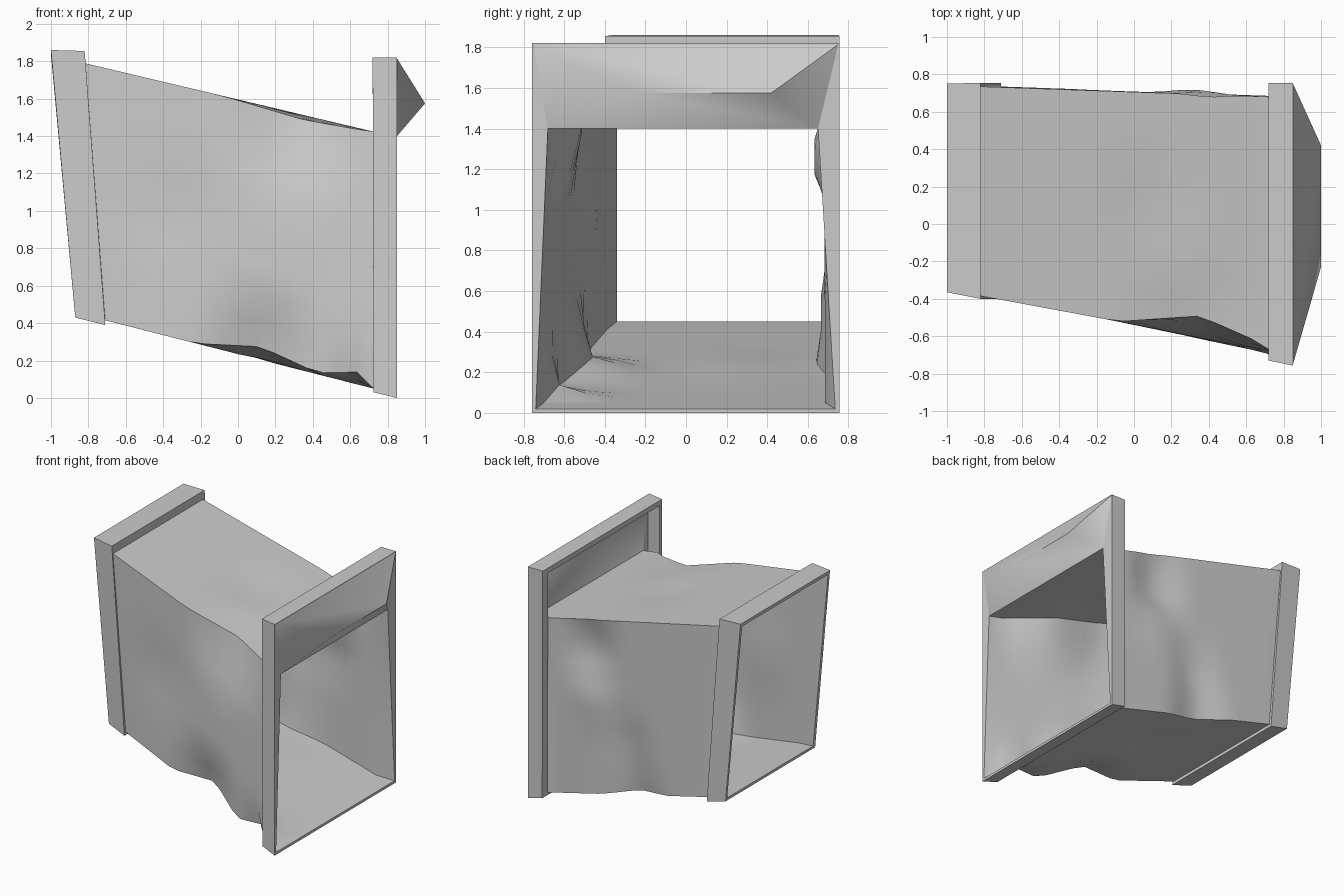
import bpy, bmesh
from mathutils import Vector

if "Cube" in bpy.data.objects:
    bpy.data.objects.remove(bpy.data.objects["Cube"])

def make(name, verts, faces, smooth=False):
    me = bpy.data.meshes.new(name)
    me.from_pydata([tuple(v) for v in verts], [], faces)
    ob = bpy.data.objects.new(name, me)
    bpy.context.collection.objects.link(ob)
    bm = bmesh.new()
    bm.from_mesh(me)
    bmesh.ops.remove_doubles(bm, verts=bm.verts, dist=1e-5)
    bmesh.ops.recalc_face_normals(bm, faces=bm.faces)
    bm.to_mesh(me)
    bm.free()
    if smooth:
        bpy.context.view_layer.objects.active = ob
        ob.select_set(True)
        bpy.ops.object.shade_smooth_by_angle(angle=0.8)
        ob.select_set(False)
    return ob

def ring(xb, xt, y0, y1, z0, z1):
    """Four corners of a slanted rectangular section: xb at the bottom, xt at the top."""
    return [Vector(p) for p in ((xb, y0, z0), (xb, y1, z0), (xt, y1, z1), (xt, y0, z1))]

def loft(rings, closed=False):
    n, m = len(rings[0]), len(rings)
    faces = [(i*n + j, i*n + (j+1) % n, (i+1) % m*n + (j+1) % n, (i+1) % m*n + j)
             for i in range(m if closed else m - 1) for j in range(n)]
    return [v for r in rings for v in r], faces

# End frames: thin-walled bands around the duct ends
make("left_frame", *loft([
    ring(-.87, -1.0, -.365, .75, .43, 1.86),
    ring(-.71, -.82, -.40, .755, .39, 1.855),
    ring(-.71, -.82, -.385, .735, .415, 1.79),
    ring(-.87, -1.0, -.34, .73, .45, 1.835)], True))
make("right_frame", *loft([
    ring(.85, .85, -.757, .755, 0, 1.82),
    ring(.725, .72, -.73, .755, .03, 1.82),
    ring(.725, .72, -.70, .69, .05, 1.78),
    ring(.85, .85, -.74, .735, .02, 1.81)], True))

# Dented sheet duct: section corners interpolated, then pushed in locally
left_end = ring(-.87, -1.0, -.34, .73, .45, 1.835)
left_in = ring(-.71, -.82, -.385, .735, .415, 1.79)
right_in = [Vector(p) for p in ((.725, -.70, .05), (.725, .685, .05), (.72, .68, 1.425), (.72, -.67, 1.425))]
right_end = [Vector(p) for p in ((.85, -.74, .02), (.85, .735, .02), (.85, .65, 1.4), (.85, -.68, 1.4))]

# dent: centre, radius, push
dents = [((.12, -.57, .21), .36, (0, .11, .07)),
         ((.65, -.68, .07), .26, (0, .06, .07)),
         ((.35, -.60, 1.51), .45, (0, .11, -.025)),
         ((.35, .69, 1.26), .28, (0, -.09, 0)),
         ((-.05, .71, .24), .30, (0, -.08, .01)),
         ((.0, .71, .60), .25, (0, -.05, 0)),
         ((.33, .70, .90), .22, (0, .03, 0)),
         ((-.35, -.46, 1.0), .35, (0, .025, 0)),
         ((.1, .1, 1.58), .35, (0, 0, -.02)),
         ((.0, .2, .24), .4, (0, 0, .02))]

def dented(p):
    q = p.copy()
    for c, r, push in dents:
        q += Vector(push) * max(0, 1 - (p - Vector(c)).length / r)
    return q

def divided(corners, n=8):
    return [corners[k].lerp(corners[(k+1) % 4], j / n) for k in range(4) for j in range(n)]

STEPS = 16
rings = [divided(left_end)]
for i in range(STEPS + 1):
    sec = [a.lerp(b, i / STEPS) for a, b in zip(left_in, right_in)]
    pts = divided(sec)
    rings.append(pts if i in (0, STEPS) else [dented(p) for p in pts])
rings.append(divided(right_end))
make("duct", *loft(rings), smooth=True)

# Bulged panel closing the right frame above the duct mouth
make("bulged_panel",
     [(.85, -.75, 1.815), (.85, .75, 1.815), (.85, .65, 1.4), (.85, -.68, 1.4),
      (1.0, -.23, 1.575), (1.0, .42, 1.575)],
     [(0, 1, 5, 4), (1, 2, 5), (2, 3, 4, 5), (3, 0, 4)], smooth=True)

# Narrow fillers between the tapered mouth and the frame
make("mouth_strips",
     [(.85, -.74, .02), (.85, -.68, 1.4), (.85, -.74, 1.81),
      (.85, .735, .02), (.85, .65, 1.4), (.85, .74, 1.81)],
     [(0, 1, 2), (3, 5, 4)])
